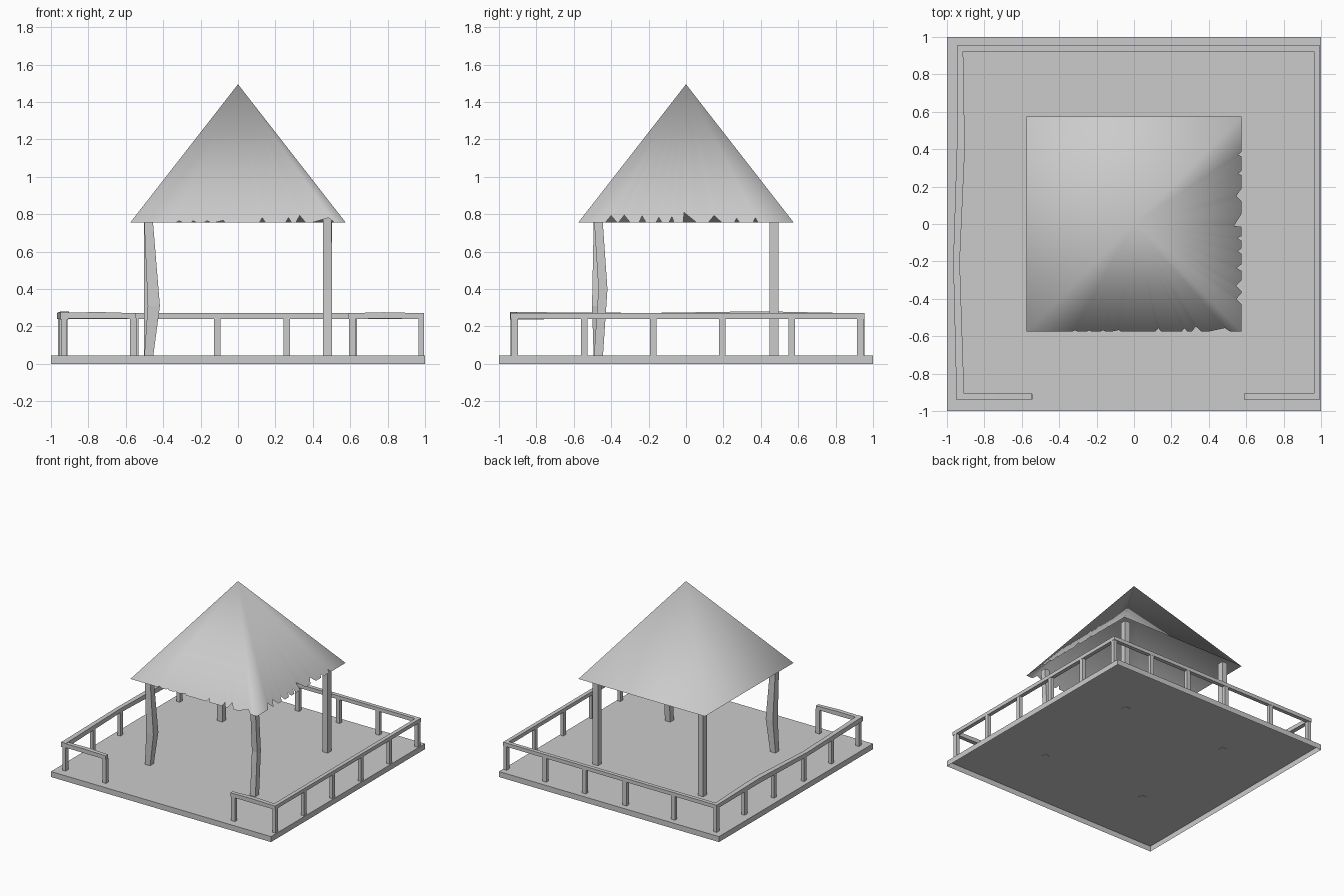
import bpy, bmesh
from mathutils import Vector

if "Cube" in bpy.data.objects:
    bpy.data.objects.remove(bpy.data.objects["Cube"])

grey = bpy.data.materials.new("plain grey")
grey.diffuse_color = (0.6, 0.6, 0.6, 1)
grey.use_nodes = True
grey.node_tree.nodes["Principled BSDF"].inputs["Base Color"].default_value = grey.diffuse_color


def make(name, bm):
    me = bpy.data.meshes.new(name)
    bm.to_mesh(me)
    bm.free()
    me.materials.append(grey)
    ob = bpy.data.objects.new(name, me)
    bpy.context.collection.objects.link(ob)
    return ob


def box(bm, x0, x1, y0, y1, z0, z1):
    vs = bmesh.ops.create_cube(bm, size=1)["verts"]
    for v in vs:
        v.co = (x0 + (v.co.x + .5) * (x1 - x0),
                y0 + (v.co.y + .5) * (y1 - y0),
                z0 + (v.co.z + .5) * (z1 - z0))


def beam(name, path, offset_a, offset_b):
    """Four-sided bar through (x, y, z, scale) points with half-size offsets."""
    bm = bmesh.new()
    a, b = Vector(offset_a), Vector(offset_b)
    rings = []
    for x, y, z, k in path:
        p = Vector((x, y, z))
        rings.append([bm.verts.new(p + k * (s * a + t * b))
                      for s, t in ((-1, -1), (1, -1), (1, 1), (-1, 1))])
    for r, q in zip(rings, rings[1:]):
        for i in range(4):
            j = (i + 1) % 4
            bm.faces.new((r[i], r[j], q[j], q[i]))
    bm.faces.new(rings[0])
    bm.faces.new(rings[-1])
    bmesh.ops.recalc_face_normals(bm, faces=bm.faces)
    return make(name, bm)


# Floor: a shallow deck that is open underneath
bm = bmesh.new()
box(bm, -1, 1, -1, 1, 0, .045)
bm.normal_update()
under = [f for f in bm.faces if f.normal.z < -.5]
bmesh.ops.delete(bm, geom=under, context="FACES")
make("floor", bm)

# Roof posts: the two back ones straight, the two front ones crooked
H, B = .024, .043
posts = {
    "back_left_post": [(-.478, .47, B, 1), (-.478, .47, .79, 1)],
    "back_right_post": [(.478, .47, B, 1), (.478, .47, .79, 1)],
    "front_left_post": [(-.477, -.47, B, 1),
                        (-.45, -.47, .31, 1.35), (-.48, -.47, .79, .95)],
    "front_right_post": [(.478, -.468, B, 1),
                         (.478, -.444, .4, 1), (.478, -.47, .79, .95)],
}
for name, path in posts.items():
    beam(name, path, (H, 0, 0), (0, H, 0))

# Roof: open smooth pyramid with ragged front and right eaves
R, Z0, Z1 = .575, .757, 1.495
# each notch: start, tip, end, height
front_notches = [(-.33, -.315, -.30, .008), (-.25, -.24, -.225, .008),
                 (-.18, -.165, -.15, .008), (-.12, -.08, -.07, .01),
                 (.115, .13, .145, .024), (.255, .27, .285, .024),
                 (.31, .33, .36, .036), (.40, .485, .515, .024)]
right_notches = [(-.43, -.40, -.37, .036), (-.36, -.33, -.30, .038),
                 (-.25, -.235, -.215, .035), (-.16, -.145, -.13, .026),
                 (-.09, -.075, -.065, .03), (-.015, -.01, .055, .052),
                 (.12, .15, .19, .036), (.26, .27, .285, .022),
                 (.36, .37, .385, .024)]


def eave(notches):
    pts = [(-R, 0)]
    for a, tip, b, h in notches:
        pts += [(a, 0), (tip, h), (b, 0)]
    return pts


slope = R / (Z1 - Z0)
rim = [(t, -R + h * slope, Z0 + h) for t, h in eave(front_notches)]
rim += [(R - h * slope, t, Z0 + h) for t, h in eave(right_notches)]
rim += [(R, R, Z0), (-R, R, Z0)]
bm = bmesh.new()
apex = bm.verts.new((0, 0, Z1))
ring = [bm.verts.new(p) for p in rim]
for i, v in enumerate(ring):
    f = bm.faces.new((v, ring[(i + 1) % len(ring)], apex))
    f.smooth = True
make("roof", bm)

# Handrails, slightly warped along the left side and front ends
W, T = .016, .015
left_path = [(-.928, -.94, .258, 1.3), (-.949, -.2, .256, 1.1),
             (-.926, .4, .261, 1.35), (-.93, .955, .255, 1)]
beam("left_rail", left_path, (W, 0, 0), (0, 0, T))
beam("right_rail", [(.979, -.939, .256, 1), (.979, .955, .256, 1)],
     (W, 0, 0), (0, 0, T))
beam("back_rail", [(-.946, .939, .256, 1), (.995, .939, .256, 1)],
     (0, W, 0), (0, 0, T))
beam("front_left_rail", [(-.95, -.923, .258, 1.05), (-.74, -.923, .26, 1.15),
                         (-.545, -.923, .256, 1)], (0, W, 0), (0, 0, T))
beam("front_right_rail", [(.588, -.923, .256, 1), (.78, -.923, .259, 1.15),
                          (.995, -.923, .256, 1)], (0, W, 0), (0, 0, T))

# Railing posts, tucked under the rails they carry
P, Q = .0175, .0145
rows = (-.915, -.545, -.175, .195, .565, .933)


def left_x(y):
    for (xa, ya, _, _), (xb, yb, _, _) in zip(left_path, left_path[1:]):
        if y <= yb:
            return xa + (xb - xa) * (y - ya) / (yb - ya)


bm = bmesh.new()
for y in rows:
    for x in (left_x(y), .979):
        box(bm, x - Q, x + Q, y - P, y + P, .0455, .245)
for x in (-.55, -.11, .26, .62):
    box(bm, x - P, x + P, .939 - Q, .939 + Q, .0455, .245)
for x in (-.56, .61):
    box(bm, x - P, x + P, -.923 - Q, -.923 + Q, .0455, .245)
make("railing_posts", bm)
